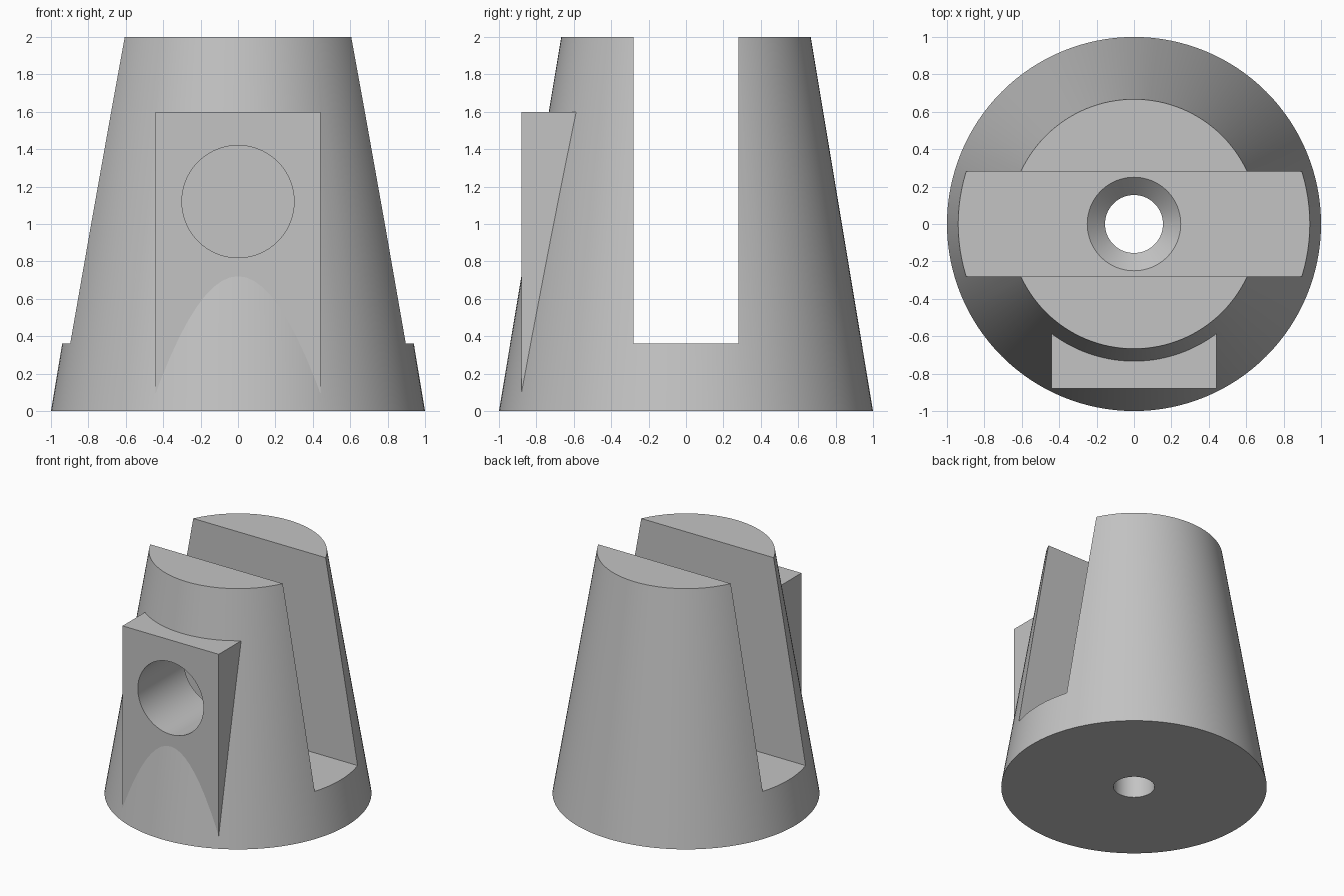
import bpy
from math import radians

if "Cube" in bpy.data.objects:
    bpy.data.objects.remove(bpy.data.objects["Cube"], do_unlink=True)

HEIGHT, BASE_R, TOP_R = 2.0, 1.0, 0.667
SLOT_HALF, SLOT_FLOOR = 0.28, 0.36
BORE_R, SINK_R, SINK_DEPTH = 0.155, 0.25, 0.095

grey = bpy.data.materials.new("plain_grey")
grey.use_nodes = True
colour = (0.55, 0.55, 0.55, 1.0)
grey.diffuse_color = colour
grey.node_tree.nodes["Principled BSDF"].inputs["Base Color"].default_value = colour


def cone(name, r1, r2, depth, centre, rotation=(0, 0, 0), sides=128):
    bpy.ops.mesh.primitive_cone_add(vertices=sides, radius1=r1, radius2=r2,
                                    depth=depth, location=centre, rotation=rotation)
    ob = bpy.context.object
    ob.name = name
    return ob


def box(name, low, high):
    centre = [(a + b) / 2 for a, b in zip(low, high)]
    bpy.ops.mesh.primitive_cube_add(size=1, location=centre)
    ob = bpy.context.object
    ob.name = name
    ob.scale = [b - a for a, b in zip(low, high)]
    bpy.ops.object.transform_apply(location=False, rotation=False, scale=True)
    return ob


def combine(target, tool, operation):
    """Apply a boolean and discard the helper."""
    tool.hide_render = True
    mod = target.modifiers.new(tool.name, "BOOLEAN")
    mod.operation, mod.solver, mod.object = operation, "EXACT", tool
    bpy.context.view_layer.objects.active = target
    bpy.ops.object.modifier_apply(modifier=mod.name)
    bpy.data.objects.remove(tool, do_unlink=True)


# Tapered body with a flat-faced boss on the front
body = cone("slotted_tapered_body", BASE_R, TOP_R, HEIGHT, (0, 0, HEIGHT / 2))
combine(body, box("front_boss", (-0.44, -0.88, 0.03), (0.44, -0.4, 1.6)), "UNION")

# Slot across the body, open at the top and both sides
combine(body, box("slot_cutter", (-1.5, -SLOT_HALF, SLOT_FLOOR),
                  (1.5, SLOT_HALF, 2.5)), "DIFFERENCE")

# Round hole from the boss face into the slot
combine(body, cone("front_hole_cutter", 0.3, 0.3, 1.2, (0, -0.65, 1.12),
                   (radians(90), 0, 0), 96), "DIFFERENCE")

# Countersunk bore through the slot floor
combine(body, cone("bore_cutter", BORE_R, BORE_R, 1.2, (0, 0, 0.2), sides=96),
        "DIFFERENCE")
combine(body, cone("countersink_cutter", BORE_R, 2 * SINK_R - BORE_R, 2 * SINK_DEPTH,
                   (0, 0, SLOT_FLOOR), sides=96), "DIFFERENCE")

# Finish: one colour, smooth curved walls, crisp edges
body.data.materials.clear()
body.data.materials.append(grey)
for face in body.data.polygons:
    face.material_index = 0
bpy.ops.object.select_all(action="DESELECT")
body.select_set(True)
bpy.context.view_layer.objects.active = body
bpy.ops.object.shade_smooth_by_angle(angle=radians(8))
